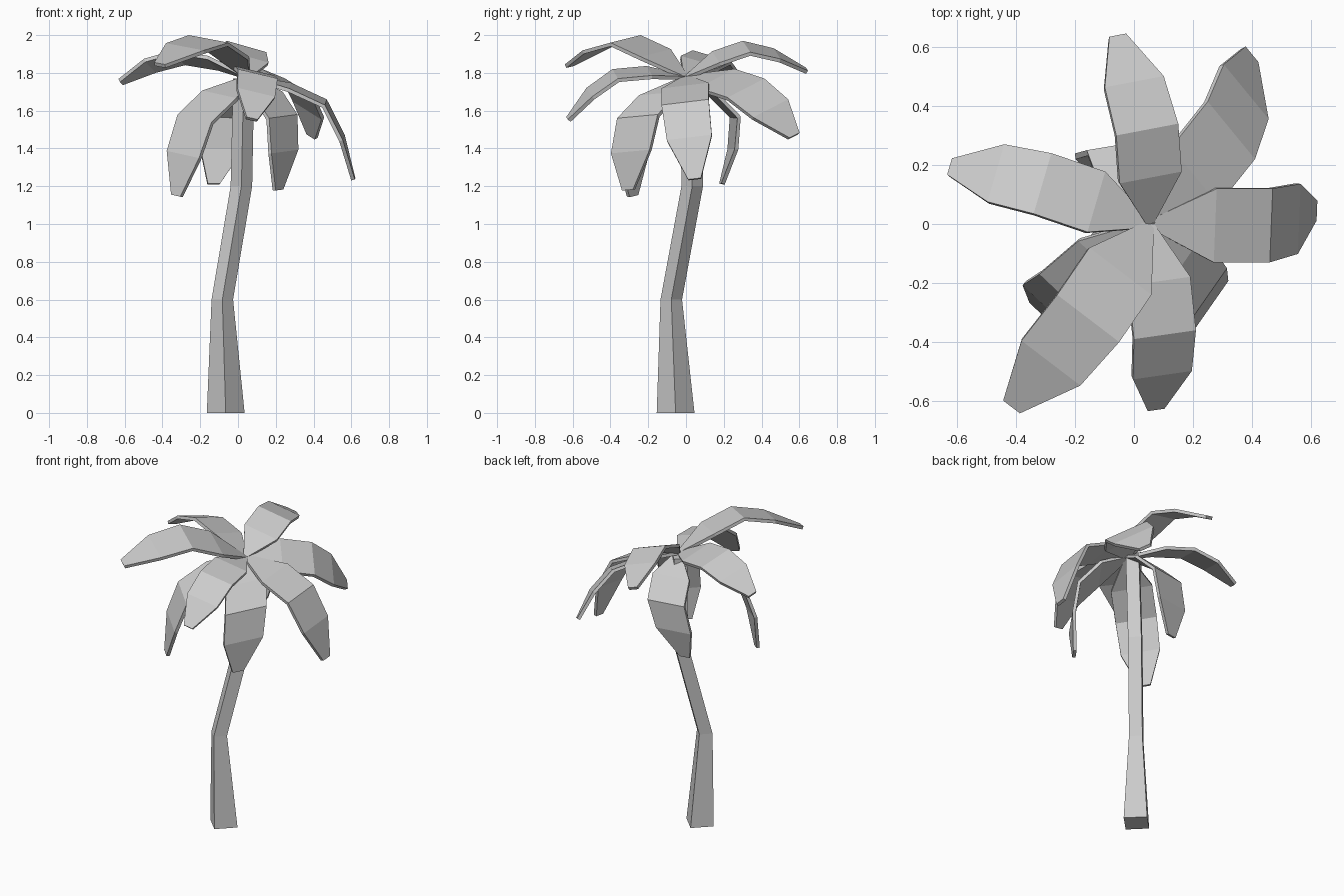
import bpy
from mathutils import Vector

cube = bpy.data.objects.get("Cube")
if cube:
    bpy.data.objects.remove(cube, do_unlink=True)

grey = bpy.data.materials.new("plain_grey")
grey.use_nodes = True
grey.diffuse_color = (0.6, 0.6, 0.6, 1)
grey.node_tree.nodes["Principled BSDF"].inputs["Base Color"].default_value = (0.6, 0.6, 0.6, 1)


def add_mesh(name, verts, faces):
    mesh = bpy.data.meshes.new(name)
    mesh.from_pydata(verts, [], faces)
    mesh.materials.append(grey)
    obj = bpy.data.objects.new(name, mesh)
    bpy.context.collection.objects.link(obj)
    return obj


def add_trunk(sections):
    """Square trunk standing corner-on, lofted through (x, y, z, radius)."""
    corners = [(1, 0), (0, 1), (-1, 0), (0, -1)]
    verts = [(x + r * a, y + r * b, z) for x, y, z, r in sections for a, b in corners]
    last = 4 * (len(sections) - 1)
    faces = [(3, 2, 1, 0), tuple(range(last, last + 4))]
    for ring in range(0, last, 4):
        for i in range(4):
            j = (i + 1) % 4
            faces.append((ring + i, ring + j, ring + j + 4, ring + i + 4))
    add_mesh("trunk", verts, faces)


def add_leaf(name, left, right, tip):
    """Leaf folded once across the line left-right, with a blunt tip."""
    base = Vector((0.055, 0, 1.785))
    left, right, tip = Vector(left), Vector(right), Vector(tip)
    fold = (left + right) / 2
    half = (right - left) / 2
    inner_up = half.cross(fold - base).normalized()
    outer_up = half.cross(tip - fold).normalized()
    rows = [(base, 0.12),
            (base.lerp(fold, 0.52) + inner_up * 0.022, 1.0),
            (fold, 1.0),
            (fold.lerp(tip, 0.48) + outer_up * 0.022, 0.95),
            (tip, 0.27)]
    verts = [p + half * w * side for p, w in rows for side in (-1, 1)]
    faces = [(i, i + 1, i + 3, i + 2) for i in range(0, 8, 2)]
    leaf = add_mesh(name, verts, faces)
    solid = leaf.modifiers.new("thickness", 'SOLIDIFY')
    solid.thickness = 0.02
    solid.offset = -1


# Trunk: flared foot, kink, lean, then upright
add_trunk([(-0.065, -0.055, 0, 0.1), (-0.083, -0.078, 0.6, 0.057),
           (0.018, 0.033, 1.2, 0.057), (0.03, 0.025, 1.77, 0.056)])

# Upper leaves: left and right ends of the fold, then the tip
add_leaf("leaf_left", (0.47, 0.12, 1.66), (0.46, -0.13, 1.63), (0.62, 0.045, 1.24))
add_leaf("leaf_back_left", (0.25, 0.415, 1.77), (0.41, 0.22, 1.67), (0.40, 0.575, 1.47))
add_leaf("leaf_back", (-0.06, 0.30, 1.97), (0.15, 0.34, 1.91), (-0.055, 0.64, 1.82))
add_leaf("leaf_right", (-0.34, 0.035, 1.92), (-0.28, 0.24, 1.86), (-0.625, 0.195, 1.76))
add_leaf("leaf_front_right", (-0.05, -0.40, 1.96), (-0.26, -0.24, 2.0), (-0.415, -0.62, 1.85))
add_leaf("leaf_front", (0.21, -0.36, 1.77), (0.0, -0.39, 1.82), (0.075, -0.63, 1.56))

# Lower hanging leaves
add_leaf("low_leaf_front_left", (0.315, -0.15, 1.58), (0.165, -0.365, 1.56), (0.22, -0.31, 1.18))
add_leaf("low_leaf_front_right", (-0.14, -0.34, 1.54), (-0.32, -0.17, 1.58), (-0.33, -0.29, 1.15))
add_leaf("low_leaf_back", (-0.16, 0.25, 1.57), (0.08, 0.29, 1.57), (-0.13, 0.2, 1.21))
